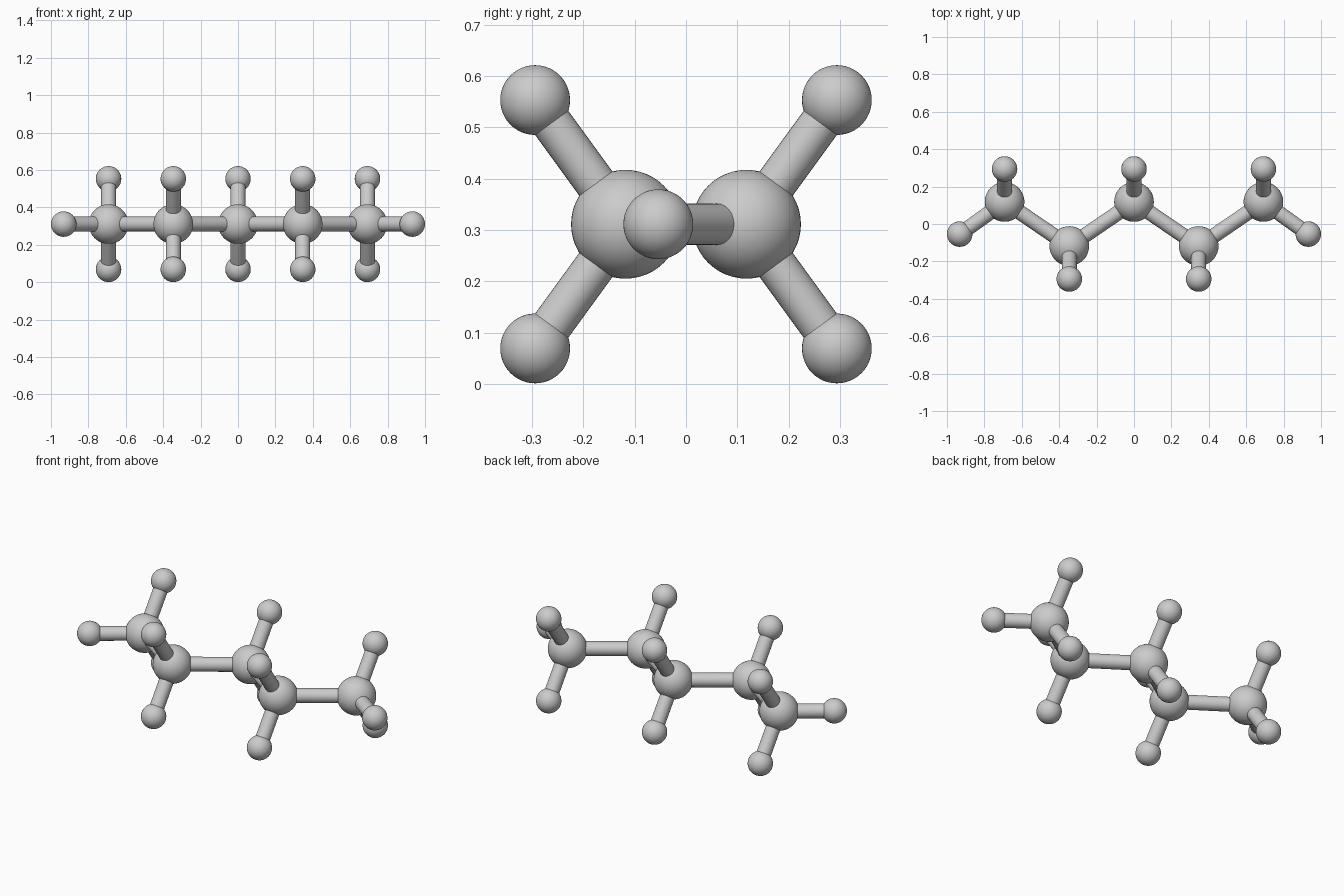
import bpy
from mathutils import Vector

if "Cube" in bpy.data.objects:
    bpy.data.objects.remove(bpy.data.objects["Cube"])

C_R, H_R, BOND_R = 0.106, 0.068, 0.04
ZC = 0.311                      # height of the carbon chain
STEP, ZIG = 0.346, 0.118        # zigzag spacing and half width
HY, HZ = 0.176, 0.242           # offset of side hydrogens


def atom(name, pos, radius):
    bpy.ops.mesh.primitive_uv_sphere_add(segments=48, ring_count=24, radius=radius, location=pos)
    bpy.context.object.name = name
    bpy.ops.object.shade_smooth()


def bond(name, a, b):
    d = b - a
    bpy.ops.mesh.primitive_cylinder_add(vertices=32, radius=BOND_R, depth=d.length, location=(a + b) / 2)
    ob = bpy.context.object
    ob.name = name
    ob.rotation_euler = d.to_track_quat('Z', 'Y').to_euler()
    bpy.ops.object.shade_smooth_by_angle()


def hydrogen(name, carbon, offset):
    pos = carbon + Vector(offset)
    atom(name + "_atom", pos, H_R)
    bond(name + "_bond", carbon, pos)


# Carbon backbone
carbons = [Vector(((i - 2) * STEP, ZIG if i % 2 == 0 else -ZIG, ZC)) for i in range(5)]
for i, c in enumerate(carbons):
    atom(f"carbon_{i}", c, C_R)
    if i:
        bond(f"chain_bond_{i}", carbons[i - 1], c)
    # Upper and lower hydrogens point outward from the zigzag
    side = 1 if c.y > 0 else -1
    hydrogen(f"upper_hydrogen_{i}", c, (0, side * HY, HZ))
    hydrogen(f"lower_hydrogen_{i}", c, (0, side * HY, -HZ))

# End hydrogens continue the zigzag
hydrogen("left_end_hydrogen", carbons[0], (-0.24, -0.172, 0))
hydrogen("right_end_hydrogen", carbons[-1], (0.24, -0.172, 0))
